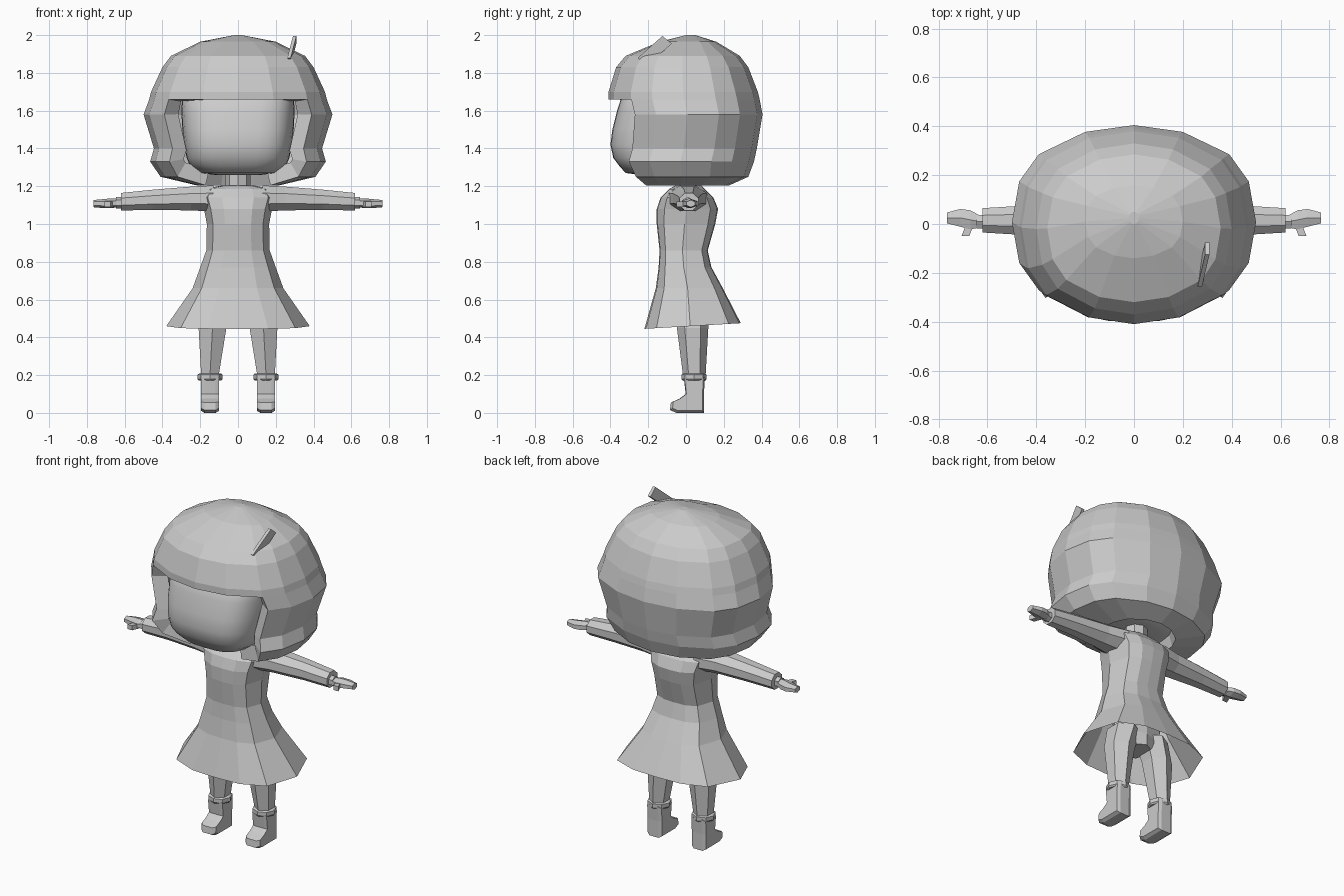
import bpy, bmesh, math
from mathutils import Vector

cube = bpy.data.objects.get("Cube")
if cube:
    bpy.data.objects.remove(cube, do_unlink=True)

grey = bpy.data.materials.new("plain_grey")
grey.use_nodes = True
COLOUR = (0.6, 0.6, 0.6, 1)
grey.diffuse_color = COLOUR
grey.node_tree.nodes["Principled BSDF"].inputs["Base Color"].default_value = COLOUR


def finish(name, bm, smooth=False):
    bmesh.ops.recalc_face_normals(bm, faces=bm.faces)
    mesh = bpy.data.meshes.new(name)
    for f in bm.faces:
        f.smooth = smooth
    bm.to_mesh(mesh)
    bm.free()
    mesh.materials.append(grey)
    ob = bpy.data.objects.new(name, mesh)
    bpy.context.collection.objects.link(ob)
    return ob


def loft(name, rings, cap_start=True, cap_end=True, smooth=False, skip=None):
    """Skin a list of closed rings; skip(row, column) leaves a face out."""
    bm = bmesh.new()
    rows = [[bm.verts.new(p) for p in r] for r in rings]
    n = len(rows[0])
    for i in range(len(rows) - 1):
        for k in range(n):
            if skip and skip(i, k):
                continue
            m = (k + 1) % n
            bm.faces.new((rows[i][k], rows[i][m], rows[i + 1][m], rows[i + 1][k]))
    if cap_start:
        bm.faces.new(rows[0])
    if cap_end:
        bm.faces.new(rows[-1])
    loose = [v for v in bm.verts if not v.link_faces]
    bmesh.ops.delete(bm, geom=loose, context='VERTS')
    return finish(name, bm, smooth)


def outline(quarter):
    """Expand a front-to-side quarter outline to a full unit ring."""
    right = quarter + [(x, -y) for x, y in reversed(quarter[:-1])]
    return right + [(-x, y) for x, y in reversed(right[1:-1])]


def level(shape, z, w, yf, yb, tilt=0, x=0):
    """Horizontal ring with its own half width, front and back depth."""
    mid, d = (yf + yb) / 2, (yb - yf) / 2
    return [(x + a * w, mid + b * d, z + tilt * (b + 1) / 2) for a, b in shape]


def section(x, y, z, ry, rz, n=8):
    """Ring across an arm."""
    turn = math.pi / n
    return [(x, y + ry * math.cos(math.tau * k / n + turn),
             z + rz * math.sin(math.tau * k / n + turn)) for k in range(n)]


def sides(ob):
    """Mirror a left part to the right."""
    m = ob.modifiers.new("mirror", 'MIRROR')
    m.use_axis[0] = True
    return ob


# Hair: faceted shell with the face opening left out
hair_shape = outline([(0, -1), (.4, -.93), (.78, -.7), (.94, -.42), (1, 0)])
hair_rows = [(2.0, .02, 0, .05), (1.965, .2, -.14, .16), (1.89, .355, -.32, .285),
             (1.83, .40, -.37, .33), (1.70, .46, -.41, .38), (1.66, .47, -.41, .39),
             (1.58, .5, -.39, .405), (1.40, .445, -.40, .375), (1.33, .465, -.42, .36),
             (1.25, .41, -.37, .33), (1.205, .22, -.29, .23)]
hair = loft("hair", [level(hair_shape, *r) for r in hair_rows], cap_end=False,
            skip=lambda i, k: i >= 5 and (k < 2 or k >= len(hair_shape) - 2))
solid = hair.modifiers.new("thickness", 'SOLIDIFY')
solid.thickness = .09
solid.offset = -1

# Hair clip sticking up from the crown
low, high = Vector((.27, -.23, 1.86)), Vector((.3, -.10, 1.975))
across, thick = Vector((0, .025, -.02)), Vector((.009, 0, 0))
loft("hair_clip", [[p + across + thick, p + across - thick, p - across - thick, p - across + thick]
                   for p in (low, high)])

# Head: smooth rounded block
head_shape = outline([(math.sin(a) ** .6 if a else 0, -math.cos(a) ** .6 if a < 1.57 else 0)
                      for a in [math.pi / 2 * k / 8 for k in range(9)]])
head_rows = [(1.26, .12, -.24, .1), (1.27, .2, -.32, .16), (1.31, .255, -.355, .2),
             (1.35, .272, -.385, .22), (1.42, .285, -.40, .25), (1.5, .295, -.39, .27),
             (1.6, .3, -.365, .27), (1.74, .29, -.32, .24)]
head = loft("head", [level(head_shape, *r) for r in head_rows], smooth=True)

# Neck
neck_shape = [(math.cos(math.tau * k / 8), math.sin(math.tau * k / 8)) for k in range(8)]
loft("neck", [level(neck_shape, z, .065, -.05, .08) for z in (1.15, 1.3)])

# Dress: torso and open skirt
dress_shape = outline([(0, -1), (.42, -.97), (.8, -.75), (1, -.05)])
dress_rows = [(.445, .38, -.22, .29, .03), (.66, .24, -.16, .195), (.77, .2, -.145, .135),
              (.86, .168, -.14, .115), (1.0, .165, -.155, .155), (1.08, .18, -.155, .17),
              (1.14, .2, -.135, .145), (1.185, .18, -.09, .1), (1.205, .08, -.055, .08)]
loft("dress", [level(dress_shape, *r) for r in dress_rows], cap_start=False)

# Sleeves, wrists, hands and thumbs
sides(loft("sleeve", [section(.13, .01, 1.135, .11, .075), section(.25, .01, 1.135, .085, .068),
                      section(.45, .015, 1.128, .065, .058), section(.62, .015, 1.118, .054, .05)]))
sides(loft("wrist", [section(x, .01, 1.113, .032, .03, 6) for x in (.6, .645)]))
sides(loft("hand", [section(.63, .01, 1.112, .028, .022, 6), section(.67, .017, 1.11, .045, .026, 6),
                    section(.71, .025, 1.108, .042, .024, 6), section(.765, .025, 1.108, .026, .019, 6)]))
sides(loft("thumb", [[(x + dx, y, 1.105 + dz) for dx, dz in ((0, -.014), (.032, -.014), (.032, .014), (0, .014))]
                     for x, y in ((.655, .0), (.675, -.05))]))

# Legs and the hips that join them
leg_shape = [(math.cos(math.tau * (k + .5) / 6), math.sin(math.tau * (k + .5) / 6) / .866 * .9)
             for k in range(6)]
sides(loft("leg", [level(leg_shape, .17, .05, -.01, .1, x=.15),
                   level(leg_shape, .45, .085, -.045, .115, x=.135),
                   level(leg_shape, .58, .09, -.06, .12, x=.1)]))
loft("hips", [level(neck_shape, z, w, -.07, .11) for z, w in ((.49, .07), (.56, .15), (.68, .17))])

# Boots: side profile given a width, narrowing at the edges
profile = [(-.05, 0), (.095, 0), (.095, .1), (.1, .19), (-.012, .19),
           (-.002, .1), (-.035, .075), (-.08, .055), (-.085, .015)]


def boot_slice(x, s):
    return [(x, .03 + (y - .03) * s, .095 + (z - .095) * s) for y, z in profile]


sides(loft("boot", [boot_slice(.1, .88), boot_slice(.118, 1), boot_slice(.178, 1), boot_slice(.196, .88)]))
sides(loft("boot_cuff", [level(neck_shape, z, w, .042 - w, .042 + w, x=.148)
                         for z, w in ((.172, .06), (.18, .067), (.203, .067), (.208, .058))]))
